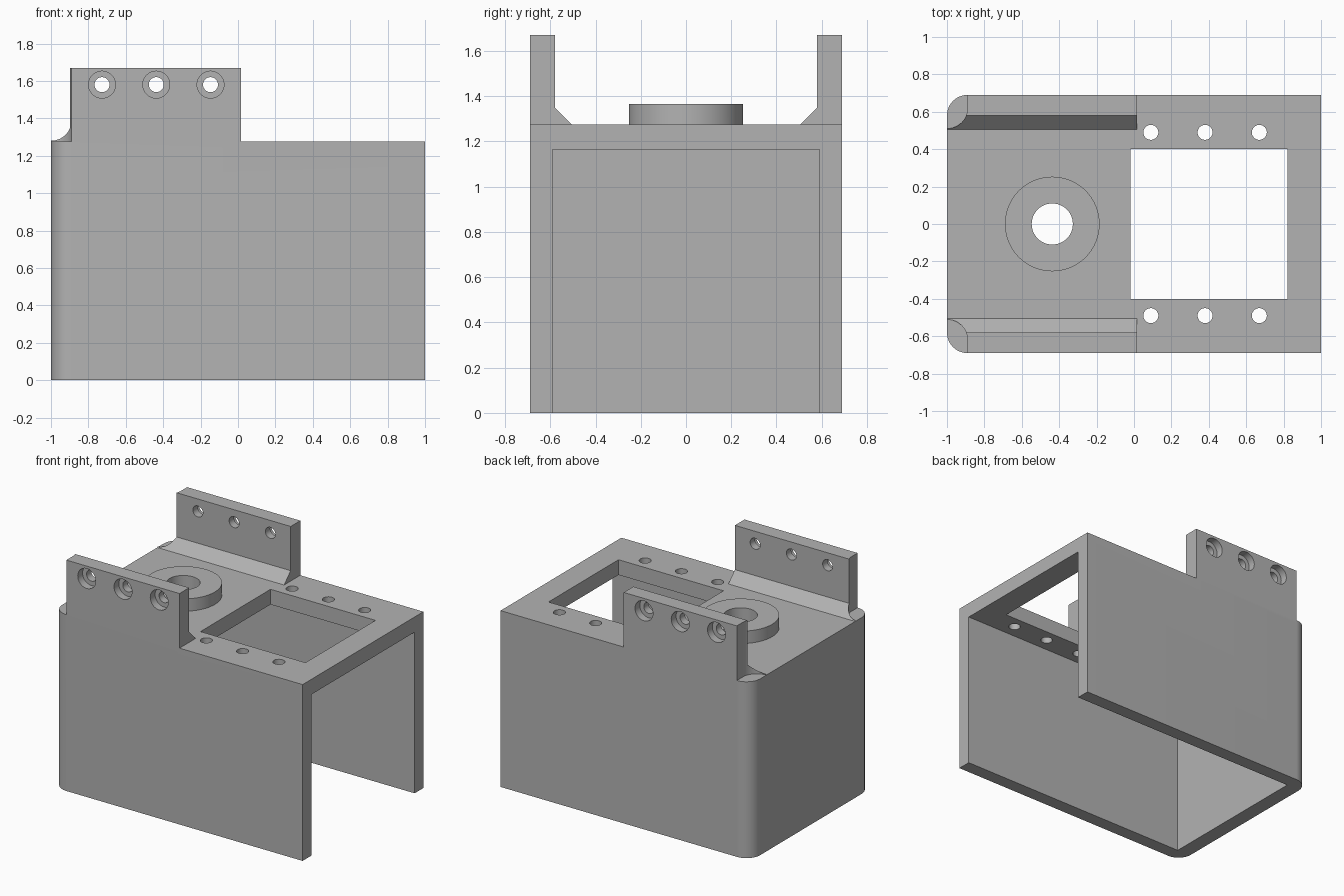
import bpy
import bmesh
from math import sin, cos, pi, radians
from mathutils import Vector, Matrix

default = bpy.data.objects.get("Cube")
if default:
    bpy.data.objects.remove(default, do_unlink=True)

grey = bpy.data.materials.new("plain grey")
grey.use_nodes = True
colour = (0.45, 0.45, 0.45, 1)
grey.diffuse_color = colour
grey.node_tree.nodes["Principled BSDF"].inputs["Base Color"].default_value = colour

# Main dimensions
LENGTH, WIDTH, WALL = 1.0, 0.69, 0.11
TOP, FLANGE_TOP, FLANGE_END = 1.275, 1.67, 0.015
HOLE, COUNTERBORE = 0.04, 0.072


def make_object(name, bm):
    bmesh.ops.recalc_face_normals(bm, faces=bm.faces)
    mesh = bpy.data.meshes.new(name)
    bm.to_mesh(mesh)
    bm.free()
    mesh.materials.append(grey)
    obj = bpy.data.objects.new(name, mesh)
    bpy.context.collection.objects.link(obj)
    return obj


def prism(name, points, offset):
    """Extrude a closed loop of 3D points along an offset."""
    bm = bmesh.new()
    face = bm.faces.new([bm.verts.new(p) for p in points])
    grown = bmesh.ops.extrude_face_region(bm, geom=[face], use_keep_orig=True)
    moved = [g for g in grown["geom"] if isinstance(g, bmesh.types.BMVert)]
    bmesh.ops.translate(bm, verts=moved, vec=Vector(offset))
    return make_object(name, bm)


def box(name, x0, x1, y0, y1, z0, z1):
    return prism(name, [(x0, y0, z0), (x1, y0, z0), (x1, y1, z0), (x0, y1, z0)],
                 (0, 0, z1 - z0))


def cylinder(name, radius, depth, centre, along_y=False, sides=48):
    bm = bmesh.new()
    turn = Matrix.Rotation(pi / 2 if along_y else 0, 4, 'X')
    bmesh.ops.create_cone(bm, cap_ends=True, segments=sides, radius1=radius,
                          radius2=radius, depth=depth,
                          matrix=Matrix.Translation(centre) @ turn)
    return make_object(name, bm)


def combine(target, tool, operation='DIFFERENCE'):
    """Apply a boolean and throw the tool away."""
    mod = target.modifiers.new("combine", 'BOOLEAN')
    mod.operation, mod.solver, mod.object = operation, 'EXACT', tool
    bpy.context.view_layer.update()
    bpy.context.view_layer.objects.active = target
    bpy.ops.object.modifier_apply(modifier=mod.name)
    bpy.data.objects.remove(tool, do_unlink=True)


def arc(cx, cy, radius, start, end, z, steps=12):
    angles = [start + (end - start) * i / steps for i in range(steps + 1)]
    return [(cx + radius * cos(a), cy + radius * sin(a), z) for a in angles]


# Housing shell with two rounded vertical corners, open below and at one end
inner = WIDTH - WALL
outline = [(LENGTH, -WIDTH, 0), (LENGTH, WIDTH, 0)]
outline += arc(WALL - LENGTH, inner, WALL, pi / 2, pi, 0)
outline += arc(WALL - LENGTH, -inner, WALL, pi, 1.5 * pi, 0)
housing = prism("housing", outline, (0, 0, TOP))
combine(housing, box("cavity", WALL - LENGTH, 1.2, -0.59, 0.59, -0.2, TOP - WALL))

# Raised side flanges with a sloped foot and counterbored holes
for side in (-1, 1):
    section = [(WIDTH, TOP - 0.03), (WIDTH, FLANGE_TOP), (inner, FLANGE_TOP),
               (inner, TOP + 0.075), (0.505, TOP), (0.505, TOP - 0.03)]
    flange = prism("flange", [(-LENGTH, side * y, z) for y, z in section],
                   (LENGTH + FLANGE_END, 0, 0))
    corner = [(-1.1, 0.8, 1.1), (-1.1, 0.51, 1.1)]
    corner += arc(-LENGTH, 0.62, WALL, -pi / 2, 0, 1.1)
    corner += [(WALL - LENGTH, 0.8, 1.1)]
    combine(flange, prism("corner_cutter", [(x, side * y, z) for x, y, z in corner],
                          (0, 0, 1)))
    for x in (-0.727, -0.437, -0.147):
        combine(flange, cylinder("hole", HOLE, 0.5, (x, side * 0.63, 1.58), True))
        combine(flange, cylinder("counterbore", COUNTERBORE, 0.11,
                                 (x, side * WIDTH, 1.58), True))
    combine(housing, flange, 'UNION')

# Round boss with a through hole
boss_x = -0.437
combine(housing, cylinder("boss", 0.253, 0.14, (boss_x, 0, 1.295), sides=64), 'UNION')
combine(housing, cylinder("bore", 0.11, 0.6, (boss_x, 0, 1.25)))

# Rectangular window and the screw holes beside it
combine(housing, box("window", -0.02, 0.82, -0.4, 0.4, 1, 1.5))
for x in (0.09, 0.38, 0.67):
    for y in (-0.49, 0.49):
        combine(housing, cylinder("screw_hole", HOLE, 0.4, (x, y, 1.22)))

# Smooth round surfaces, crisp edges
bpy.ops.object.select_all(action='DESELECT')
housing.select_set(True)
bpy.context.view_layer.objects.active = housing
bpy.ops.object.shade_smooth_by_angle(angle=radians(30))
